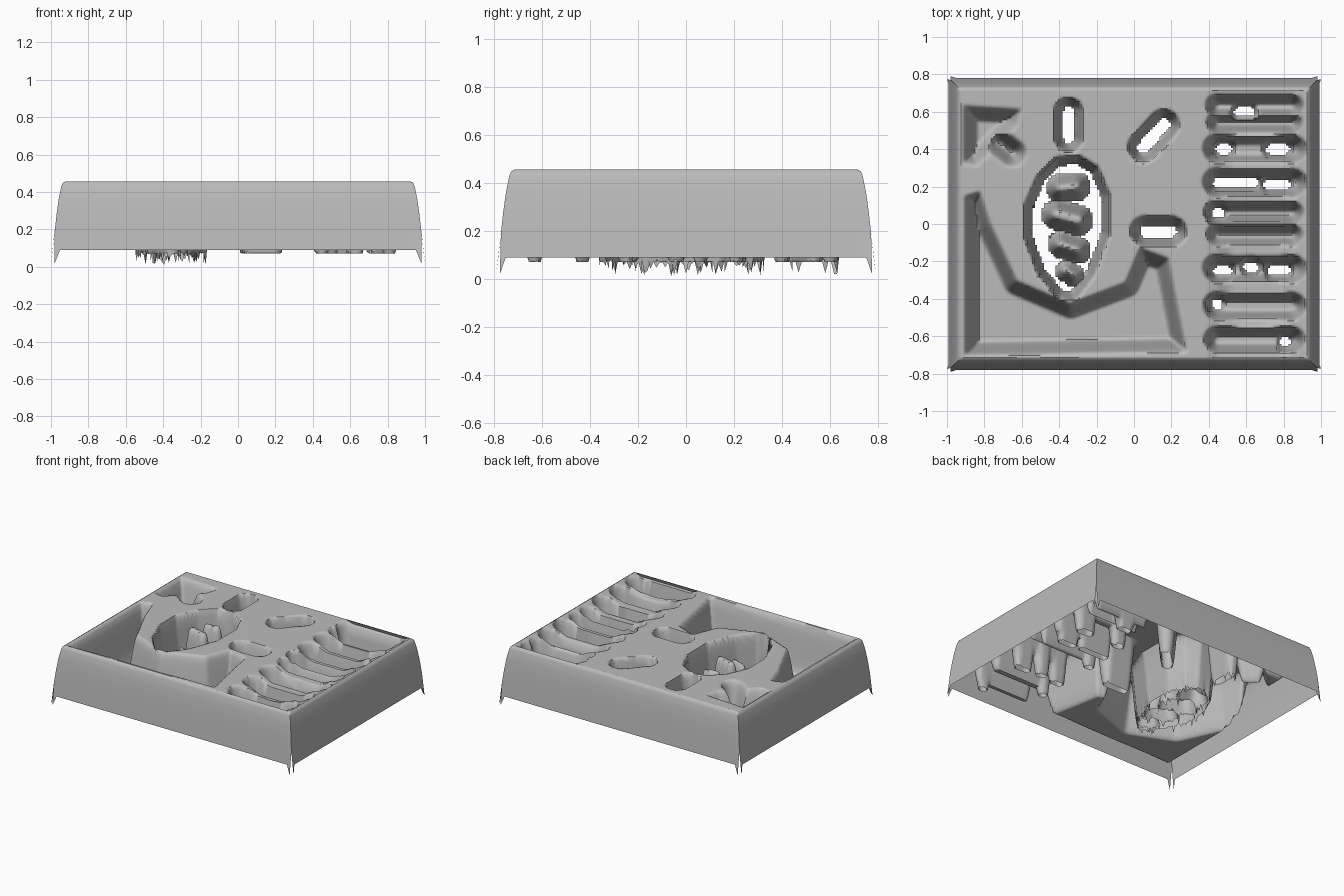
import bpy, bmesh, math, random
from mathutils import Vector

random.seed(4)
cube = bpy.data.objects.get("Cube")
if cube:
    bpy.data.objects.remove(cube)

HX, HY, TOP = 0.925, 0.715, 0.455
OPEN = 0.085            # the sheet is torn open below this height

grey = bpy.data.materials.new("plain_grey")
grey.use_nodes = True
colour = (0.5, 0.5, 0.5, 1)
grey.diffuse_color = colour
grey.node_tree.nodes["Principled BSDF"].inputs["Base Color"].default_value = colour


# Signed distances, negative inside
def segment(p, a, b):
    a, b = Vector(a), Vector(b)
    t = max(0, min(1, (p - a).dot(b - a) / max((b - a).length_squared, 1e-9)))
    return (p - a - (b - a) * t).length


def capsule(a, b, r):
    return lambda p: segment(p, a, b) - r


def polygon(points):
    pairs = list(zip(points, points[1:] + points[:1]))

    def distance(p):
        inside = False
        for a, b in pairs:
            if (a[1] > p.y) != (b[1] > p.y):
                if p.x < (b[0] - a[0]) * (p.y - a[1]) / (b[1] - a[1]) + a[0]:
                    inside = not inside
        d = min(segment(p, a, b) for a, b in pairs)
        return -d if inside else d
    return distance


def ease(d, width):
    t = max(0, min(1, -d / width))
    return t * t * (3 - 2 * t)


# Wells: shape, floor height, wall width
wells = [
    # front recess with a closed floor
    (polygon([(-0.91, -0.71), (-0.91, 0.15), (-0.82, 0.18), (-0.76, 0.0),
              (-0.62, -0.3), (-0.34, -0.42), (-0.05, -0.31), (0.03, -0.12),
              (0.19, -0.18), (0.29, -0.69)]), 0.1, 0.085),
    # back corner recess and its deeper diagonal dip
    (polygon([(-0.92, 0.64), (-0.59, 0.62), (-0.62, 0.52), (-0.84, 0.3),
              (-0.92, 0.32)]), 0.24, 0.09),
    (capsule((-0.73, 0.44), (-0.65, 0.38), 0.08), 0.22, 0.08),
    # separate open pockets
    (capsule((-0.35, 0.46), (-0.35, 0.6), 0.08), 0.07, 0.05),
    (capsule((0.05, 0.41), (0.16, 0.53), 0.085), 0.07, 0.05),
    (capsule((0.06, -0.04), (0.2, -0.04), 0.085), 0.07, 0.055),
    # gentle slump of the ridges between the channels
    (capsule((0.65, 0.42), (0.65, -0.42), 0.26), 0.4, 0.15),
]

# Parallel channels along the side: y, half width, floor height
for y, r, floor in [(0.63, 0.072, 0.13), (0.54, 0.067, 0.13), (0.4, 0.088, 0.2),
                    (0.22, 0.088, 0.13), (0.06, 0.072, 0.11), (-0.06, 0.07, 0.2),
                    (-0.24, 0.088, 0.2), (-0.44, 0.085, 0.12), (-0.62, 0.08, 0.11)]:
    wells.append((capsule((0.45, y), (0.84, y), r), floor, 0.065))

# Torn openings in the channel floors
for x0, x1, y in [(0.56, 0.62, 0.6), (0.46, 0.5, 0.4), (0.73, 0.81, 0.4),
                  (0.45, 0.64, 0.22), (0.72, 0.81, 0.21), (0.44, 0.46, 0.06),
                  (0.45, 0.5, -0.25), (0.61, 0.64, -0.23), (0.74, 0.81, -0.25),
                  (0.44, 0.45, -0.43), (0.8, 0.81, -0.63)]:
    wells.append((capsule((x0, y), (x1, y), 0.068), 0.07, 0.04))

# Large oval well and the tall lumps standing in it
oval = polygon([(-0.42, 0.36), (-0.52, 0.26), (-0.59, 0.1), (-0.59, -0.08),
                (-0.52, -0.27), (-0.41, -0.4), (-0.31, -0.41), (-0.21, -0.28),
                (-0.125, -0.06), (-0.125, 0.16), (-0.19, 0.31), (-0.29, 0.37)])
lumps = [
    (capsule((-0.39, 0.19), (-0.31, 0.2), 0.08), 0.34),
    (capsule((-0.41, 0.05), (-0.3, 0.02), 0.085), 0.36),
    (capsule((-0.39, -0.11), (-0.3, -0.14), 0.075), 0.28),
    (capsule((-0.36, -0.25), (-0.32, -0.28), 0.065), 0.16),
]


def height(x, y):
    p = Vector((x, y))
    z = TOP - 0.018 * ease(0.38 - x, 0.08) * ease(x - 0.92, 0.05)
    sink = 0
    for shape, floor, width in wells:
        d = shape(p)
        if d < 0:
            sink = max(sink, (TOP - floor) * ease(d, width))
    d = oval(p)
    if d < 0:
        rise = max(gain * ease(shape(p), 0.07) for shape, gain in lumps)
        depth = TOP - 0.07
        sink = max(sink, min(depth * ease(d, 0.05), depth - rise))
    return min(z, TOP - sink)


def finish(bm, name):
    mesh = bpy.data.meshes.new(name)
    bm.to_mesh(mesh)
    bm.free()
    mesh.materials.append(grey)
    obj = bpy.data.objects.new(name, mesh)
    bpy.context.collection.objects.link(obj)
    bpy.ops.object.select_all(action='DESELECT')
    obj.select_set(True)
    bpy.context.view_layer.objects.active = obj
    bpy.ops.object.shade_smooth_by_angle(angle=math.radians(60))


# Formed top sheet with wells
bm = bmesh.new()
bmesh.ops.create_grid(bm, x_segments=150, y_segments=116, size=1)
for v in bm.verts:
    v.co.x *= HX
    v.co.y *= HY
    v.co.z = height(v.co.x, v.co.y)
torn = [f for f in bm.faces if max(v.co.z for v in f.verts) < OPEN]
bmesh.ops.delete(bm, geom=torn, context='FACES')
# sparse hanging spikes around the oval opening
for v in bm.verts:
    if v.is_boundary and v.co.z < OPEN and v.co.x < 0 and random.random() < 0.2:
        v.co.z -= random.uniform(0.01, 0.06)
finish(bm, "formed_top")

# Flared skirt with split, pointed corners
corners = [(-HX, -HY), (HX, -HY), (HX, HY), (-HX, HY)]
STEPS = 100
outline = []
for a, b in zip(corners, corners[1:] + corners[:1]):
    outline += [Vector(a).lerp(Vector(b), i / STEPS) for i in range(STEPS)]
profile = [(0, TOP), (0.012, 0.448), (0.02, 0.43), (0.034, 0.36),
           (0.045, 0.28), (0.054, 0.2), (0.066, 0.09)]
bm = bmesh.new()
rings = []
for out, z in profile:
    ring = []
    for p in outline:
        gap = max(HX - abs(p.x), HY - abs(p.y))
        flare, low = out, z
        if z < 0.1 and gap < 0.025:
            flare, low = (0.055, 0.19) if gap < 0.01 else (0.075, 0.02)
        ring.append(bm.verts.new((p.x * (1 + flare / HX), p.y * (1 + flare / HY), low)))
    rings.append(ring)
for upper, lower in zip(rings, rings[1:]):
    for j in range(len(outline)):
        k = (j + 1) % len(outline)
        bm.faces.new((upper[j], lower[j], lower[k], upper[k]))
finish(bm, "outer_skirt")
